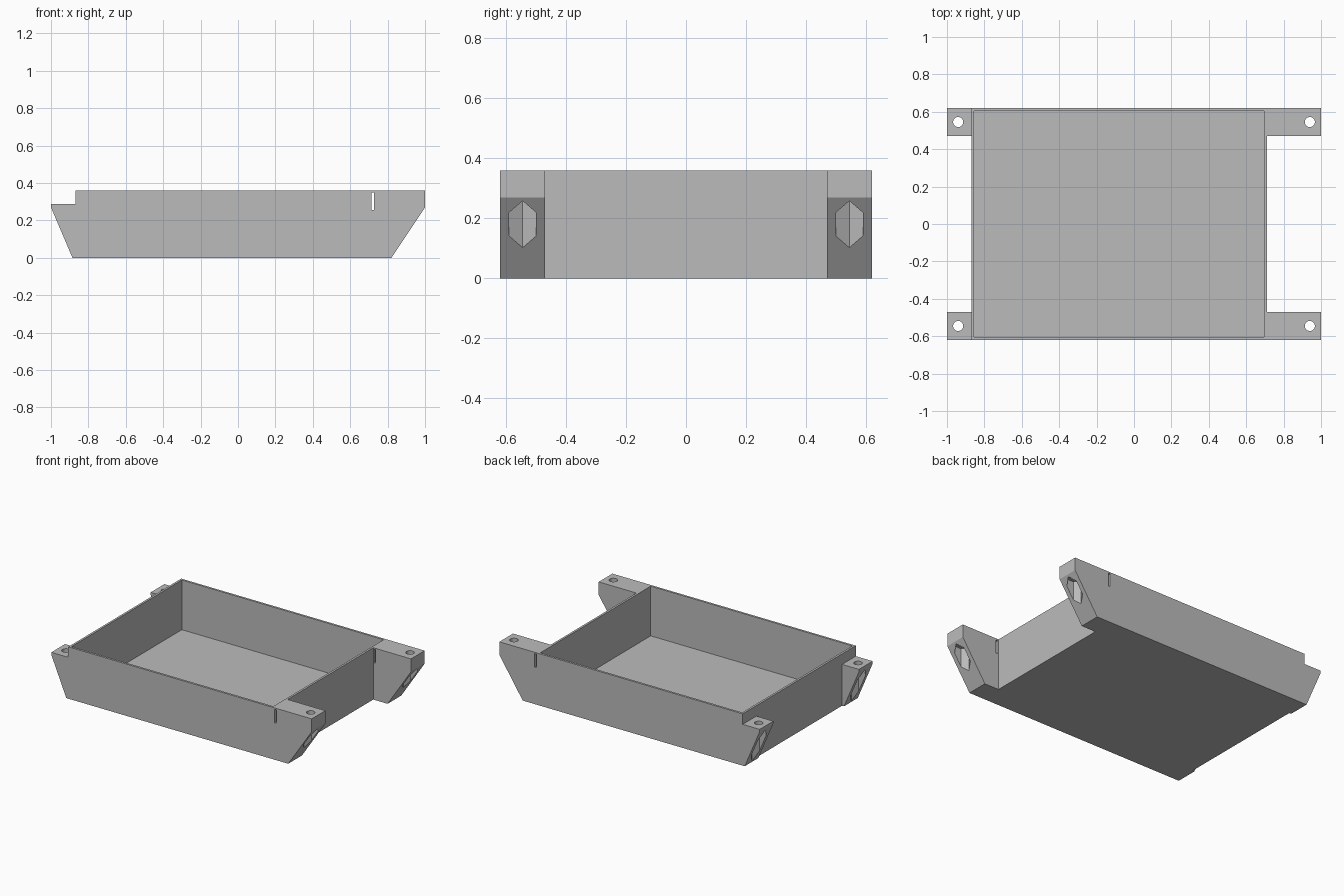
import bpy
import bmesh
from math import radians

if "Cube" in bpy.data.objects:
    bpy.data.objects.remove(bpy.data.objects["Cube"], do_unlink=True)

WIDTH = 0.62      # half depth of the tray
EAR_IN = 0.47     # inner side of each mounting ear
HEIGHT = 0.36
WALL = 0.015
LEFT, RIGHT = -0.87, 0.71
HOLE_X, HOLE_Y = 0.94, 0.545

grey = bpy.data.materials.new("mid grey plastic")
grey.use_nodes = True
colour = (0.5, 0.5, 0.5, 1)
grey.diffuse_color = colour
grey.node_tree.nodes["Principled BSDF"].inputs["Base Color"].default_value = colour


def prism(name, profile, y0, y1):
    """Extrude an x-z outline along y."""
    bm = bmesh.new()
    face = bm.faces.new([bm.verts.new((x, y0, z)) for x, z in profile])
    new = bmesh.ops.extrude_face_region(bm, geom=[face])["geom"]
    verts = [v for v in new if isinstance(v, bmesh.types.BMVert)]
    bmesh.ops.translate(bm, verts=verts, vec=(0, y1 - y0, 0))
    bmesh.ops.recalc_face_normals(bm, faces=bm.faces)
    mesh = bpy.data.meshes.new(name)
    bm.to_mesh(mesh)
    bm.free()
    mesh.materials.append(grey)
    obj = bpy.data.objects.new(name, mesh)
    bpy.context.collection.objects.link(obj)
    return obj


def block(name, x0, x1, y0, y1, z0, z1):
    return prism(name, [(x0, z0), (x1, z0), (x1, z1), (x0, z1)], y0, y1)


def column(name, sides, radius, x, y, z0, z1):
    """Upright cutter; with six sides a corner points along x."""
    bpy.ops.mesh.primitive_cylinder_add(
        vertices=sides, radius=radius, depth=z1 - z0,
        location=(x, y, (z0 + z1) / 2),
        rotation=(0, 0, radians(90) if sides == 6 else 0))
    obj = bpy.context.object
    obj.name = name
    obj.data.materials.append(grey)
    return obj


def cut(target, cutter):
    cutter.hide_render = True
    mod = target.modifiers.new("cut", "BOOLEAN")
    mod.operation = "DIFFERENCE"
    mod.solver = "EXACT"
    mod.object = cutter
    bpy.ops.object.select_all(action="DESELECT")
    bpy.context.view_layer.objects.active = target
    target.select_set(True)
    bpy.ops.object.modifier_apply(modifier=mod.name)
    bpy.data.objects.remove(cutter, do_unlink=True)


# Body outline: sloped ends, stepped down on the left
tray = prism("tray_with_mounting_ears", [
    (-0.885, 0), (0.82, 0), (1, 0.27), (1, HEIGHT),
    (LEFT, HEIGHT), (LEFT, 0.287), (-1, 0.287), (-1, 0.27)], -WIDTH, WIDTH)

# Gaps between the ears at each end
cut(tray, block("right_gap", RIGHT, 1.2, -EAR_IN, EAR_IN, -0.1, 0.5))
cut(tray, block("left_gap", -1.2, LEFT, -EAR_IN, EAR_IN, -0.1, 0.5))

# Open cavity
cut(tray, block("cavity", LEFT + WALL, RIGHT - WALL,
                -WIDTH + WALL, WIDTH - WALL, WALL, 0.5))

# Strap slot through both right ears
cut(tray, block("strap_slot", 0.714, 0.728, -0.8, 0.8, 0.257, 0.35))

# Screw holes with hexagonal nut pockets below
for side, pocket_top in ((-1, 0.255), (1, 0.27)):
    for end in (-1, 1):
        x, y = side * HOLE_X, end * HOLE_Y
        cut(tray, column("nut_pocket", 6, 0.052, x, y, -0.1, pocket_top))
        cut(tray, column("screw_hole", 32, 0.027, x, y, -0.1, 0.5))

bpy.ops.object.select_all(action="DESELECT")
tray.select_set(True)
bpy.context.view_layer.objects.active = tray
bpy.ops.object.shade_smooth_by_angle(angle=radians(25))
